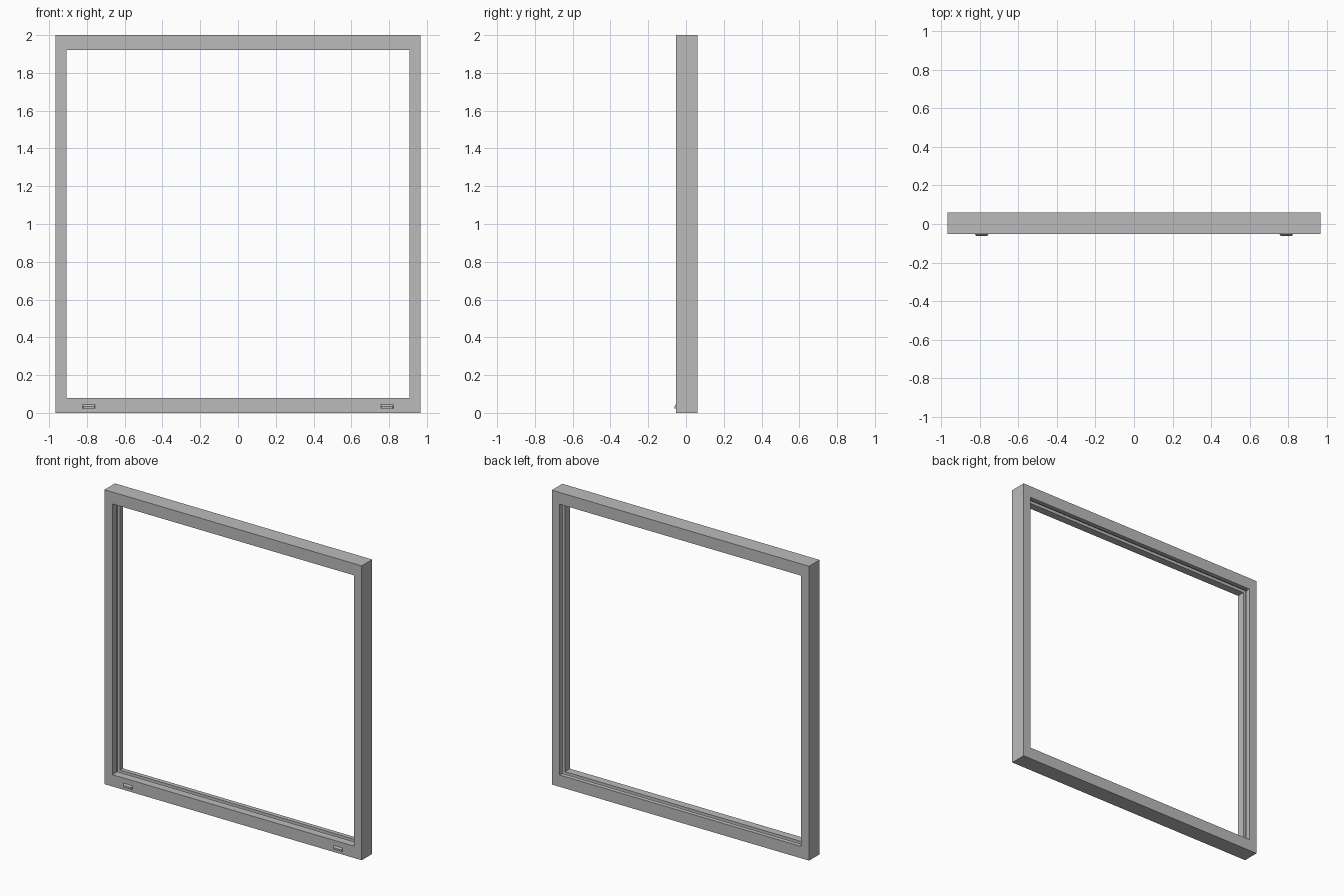
import bpy
import bmesh

cube = bpy.data.objects.get("Cube")
if cube:
    bpy.data.objects.remove(cube, do_unlink=True)

grey = bpy.data.materials.new("frame grey")
grey.use_nodes = True
colour = (0.5, 0.5, 0.5, 1)
grey.diffuse_color = colour
grey.node_tree.nodes["Principled BSDF"].inputs["Base Color"].default_value = colour

HALF_W, HEIGHT = 0.967, 2.0
FRONT, BACK = -0.053, 0.06


def finish(name, bm):
    bmesh.ops.recalc_face_normals(bm, faces=bm.faces)
    mesh = bpy.data.meshes.new(name)
    bm.to_mesh(mesh)
    bm.free()
    mesh.materials.append(grey)
    obj = bpy.data.objects.new(name, mesh)
    bpy.context.collection.objects.link(obj)
    return obj


def mitred_ring(name, profile):
    """Sweep a closed (side inset, top inset, y) profile round the rectangle."""
    bm = bmesh.new()
    loops = []
    for sx, top in ((-1, 0), (1, 0), (1, 1), (-1, 1)):
        loops.append([bm.verts.new((sx * (HALF_W - dx), y,
                                    HEIGHT - dz if top else dz))
                      for dx, dz, y in profile])
    n = len(profile)
    for c in range(4):
        a, b = loops[c], loops[(c + 1) % 4]
        for i in range(n):
            j = (i + 1) % n
            bm.faces.new((a[i], b[i], b[j], a[j]))
    return finish(name, bm)


# Outer frame with a glazing channel round the inside
SIDE, RAIL, DEEP = 0.059, 0.08, 0.02
mitred_ring("window_frame", [
    (0, 0, FRONT), (SIDE, RAIL, FRONT),
    (SIDE, RAIL, 0.0), (SIDE - DEEP, RAIL - DEEP, 0.0),
    (SIDE - DEEP, RAIL - DEEP, 0.03), (SIDE, RAIL, 0.03),
    (SIDE, RAIL, BACK), (0, 0, BACK)])


# Drain covers: small hoods, deeper at the bottom
def drain_cover(name, x):
    bm = bmesh.new()
    section = [(FRONT + 0.002, 0.022), (-0.061, 0.022), (-0.061, 0.034),
               (FRONT, 0.045), (FRONT + 0.002, 0.045)]
    ends = [[bm.verts.new((x + s * (0.035 - (0.006 if y < FRONT else 0)), y, z))
             for y, z in section] for s in (-1, 1)]
    for e in ends:
        bm.faces.new(e)
    for i in range(len(section)):
        j = (i + 1) % len(section)
        bm.faces.new((ends[0][i], ends[1][i], ends[1][j], ends[0][j]))
    finish(name, bm)


drain_cover("right_drain_cover", -0.79)
drain_cover("left_drain_cover", 0.79)
